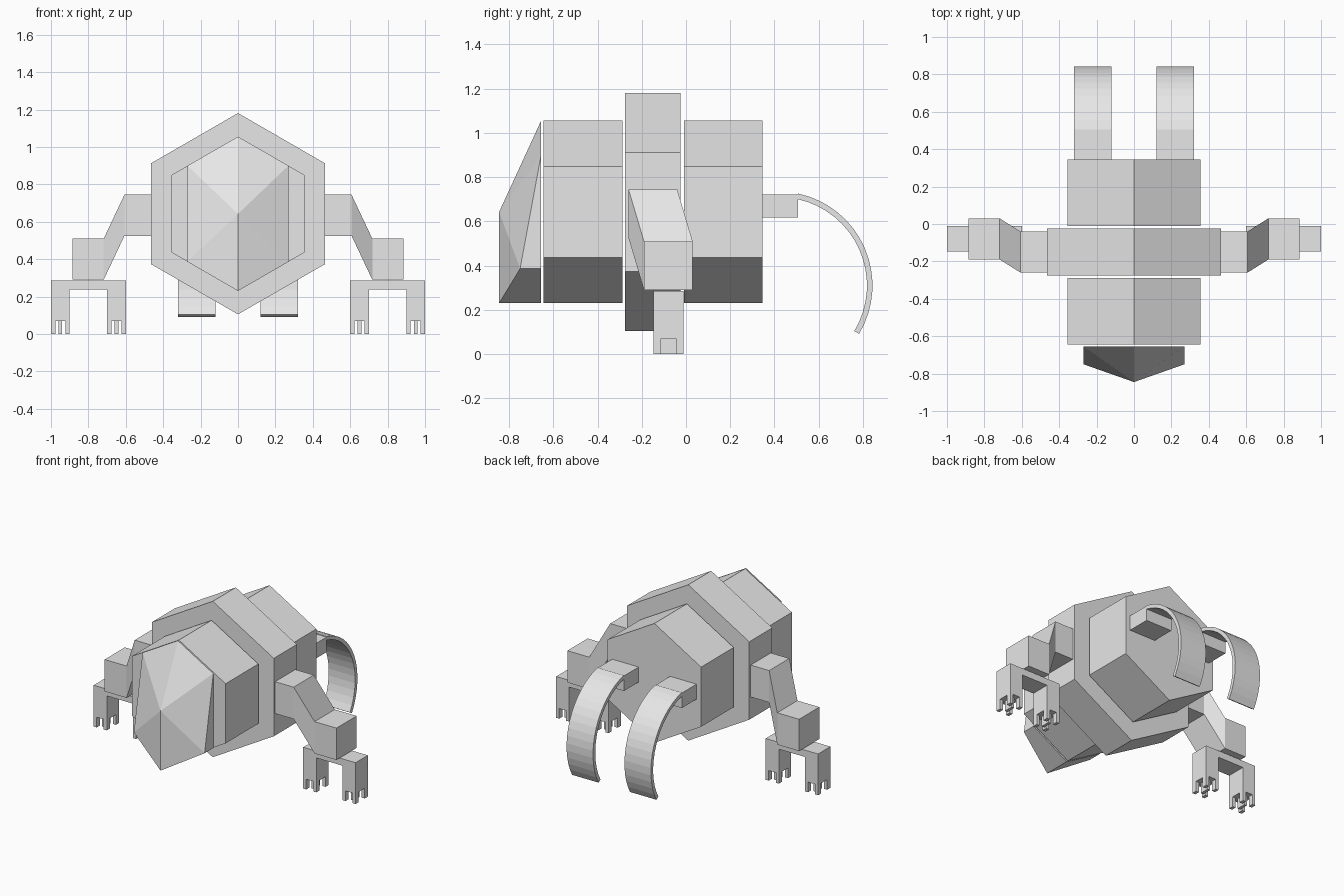
import bpy
import bmesh
from math import sin, cos, radians

cube = bpy.data.objects.get("Cube")
if cube:
    bpy.data.objects.remove(cube)

grey = bpy.data.materials.new("plain_grey")
grey.use_nodes = True
COLOUR = (0.8, 0.8, 0.8, 1)
grey.diffuse_color = COLOUR
grey.node_tree.nodes["Principled BSDF"].inputs["Base Color"].default_value = COLOUR


def finish(name, bm):
    bmesh.ops.recalc_face_normals(bm, faces=bm.faces)
    mesh = bpy.data.meshes.new(name)
    bm.to_mesh(mesh)
    bm.free()
    mesh.materials.append(grey)
    obj = bpy.data.objects.new(name, mesh)
    bpy.context.collection.objects.link(obj)
    return obj


def loft(bm, sections):
    """Bridge rings of points and cap both ends."""
    rings = [[bm.verts.new(p) for p in s] for s in sections]
    n = len(rings[0])
    for a, b in zip(rings, rings[1:]):
        for i in range(n):
            j = (i + 1) % n
            bm.faces.new((a[i], a[j], b[j], b[i]))
    bm.faces.new(rings[0])
    bm.faces.new(rings[-1])


def rect_x(x, y0, y1, z0, z1):
    return [(x, y0, z0), (x, y1, z0), (x, y1, z1), (x, y0, z1)]


def box(bm, x0, x1, y0, y1, z0, z1):
    loft(bm, [rect_x(x0, y0, y1, z0, z1), rect_x(x1, y0, y1, z0, z1)])


def hexagon(radius, y):
    return [(radius * sin(radians(60 * i)), y, 0.643 + radius * cos(radians(60 * i)))
            for i in range(6)]


# Hexagonal body segments
for name, radius, y0, y1 in (("front_body", 0.412, -0.645, -0.288),
                             ("middle_body", 0.538, -0.275, -0.024),
                             ("rear_body", 0.412, -0.01, 0.345)):
    bm = bmesh.new()
    loft(bm, [hexagon(radius, y0), hexagon(radius, y1)])
    finish(name, bm)

# Faceted head with a pointed snout ridge
bm = bmesh.new()
new = bm.verts.new
back = -0.655
tip, chin = new((0, -0.845, 0.642)), new((0, -0.845, 0.23))
crown, base = new((0, back, 1.055)), new((0, back, 0.23))
rim = []
for s in (-1, 1):
    brow = new((0.27 * s, back, 0.9))
    jaw = new((0.27 * s, -0.75, 0.386))
    nape = new((0.27 * s, back, 0.386))
    rim.append((brow, nape))
    for face in ((tip, crown, brow), (tip, brow, jaw), (tip, jaw, chin),
                 (brow, nape, jaw), (jaw, nape, base, chin)):
        bm.faces.new(face)
(lb, ln), (rb, rn) = rim
bm.faces.new((crown, lb, ln, base, rn, rb))
finish("head", bm)

for side, s in (("left", 1), ("right", -1)):
    # Stepped arm: shoulder, slanted upper arm, elbow block
    bm = bmesh.new()
    loft(bm, [rect_x(s * x, y, y + 0.22, z, z + 0.22)
              for x, y, z in ((0.465, -0.26, 0.525), (0.607, -0.26, 0.525),
                              (0.718, -0.19, 0.29), (0.885, -0.19, 0.29))])
    finish(side + "_arm", bm)

    # Forked hand: top bar with two prongs
    bm = bmesh.new()
    y0, y1 = -0.146, -0.012
    fork = ((0.6, 0.07), (0.6, 0.285), (1, 0.285), (1, 0.07),
            (0.9, 0.07), (0.9, 0.238), (0.7, 0.238), (0.7, 0.07))
    loft(bm, [[(s * x, y, z) for x, z in fork] for y in (y0, y1)])
    finish(side + "_hand", bm)

    # Corner claws and a centre claw under each prong
    bm = bmesh.new()
    for x in (0.6, 0.9):
        for dx in (0, 0.077):
            for y in (y0, y1 - 0.034):
                box(bm, s * (x + dx), s * (x + dx + 0.023), y, y + 0.034, 0, 0.07)
        box(bm, s * (x + 0.04), s * (x + 0.06), y0 + 0.034, y1 - 0.034, 0, 0.07)
    finish(side + "_claws", bm)

    # Tail mount
    bm = bmesh.new()
    x0, x1 = s * 0.12, s * 0.322
    box(bm, x0, x1, 0.34, 0.506, 0.618, 0.722)
    finish(side + "_tail_mount", bm)

    # Curved tail blade
    bm = bmesh.new()
    steps = 16
    arc = []
    for i in range(steps + 1):
        a = radians(78 - 109 * i / steps)
        arc.append([(x, 0.418 + r * cos(a), 0.31 + r * sin(a))
                    for x, r in ((x0, 0.4), (x1, 0.4), (x1, 0.425), (x0, 0.425))])
    loft(bm, arc)
    finish(side + "_tail_blade", bm)
